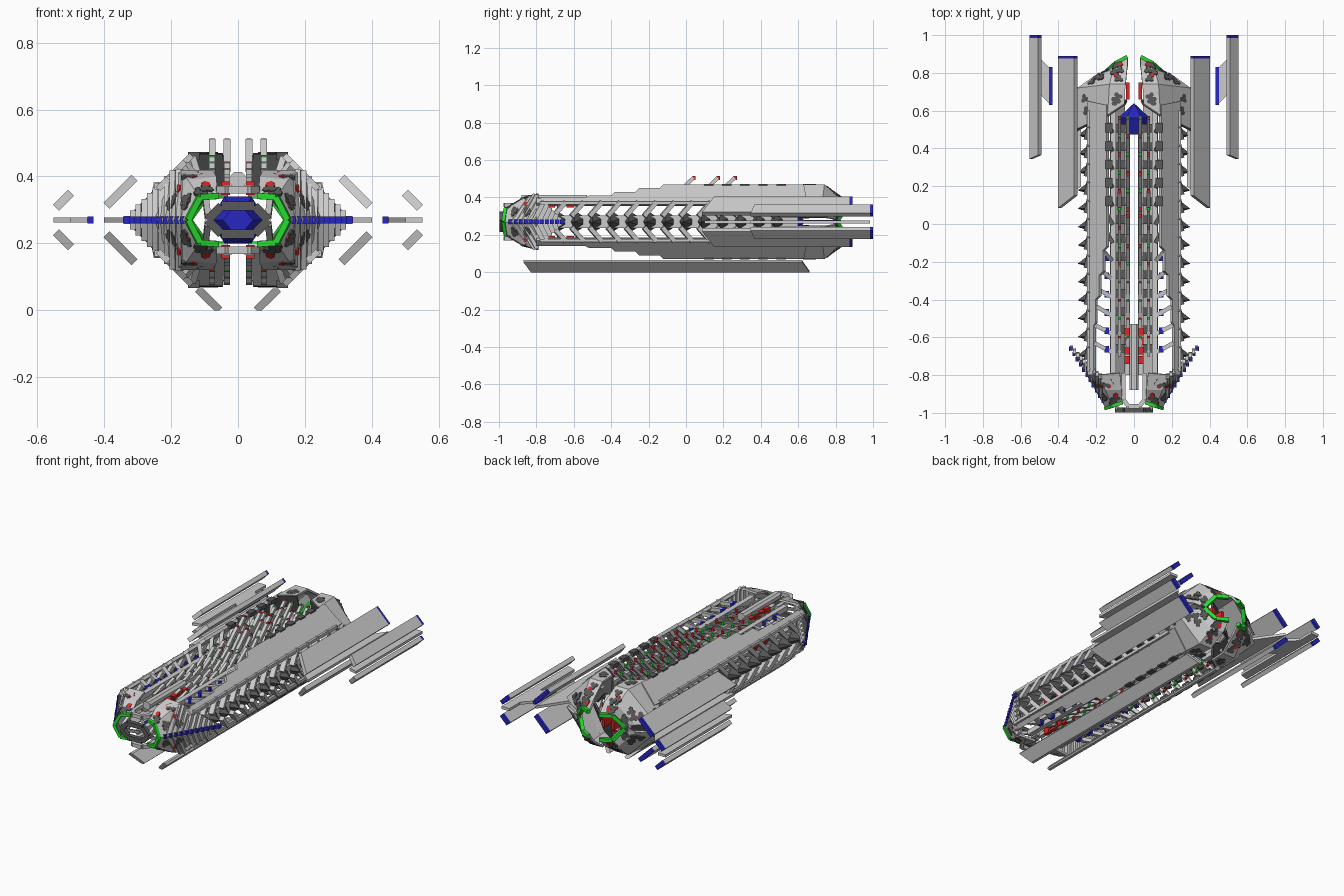
import bpy, bmesh, random
from mathutils import Vector as V

if "Cube" in bpy.data.objects:
    bpy.data.objects.remove(bpy.data.objects["Cube"])

random.seed(4)
C = 0.27                      # height of the ship's axis; z below is relative to it
COL = dict(red=(.75, .02, .02, 1), green=(.02, .7, .03, 1), blue=(.02, .02, .55, 1),
           dark=(.1, .1, .1, 1), light=(.62, .62, .62, 1))
MATS = {}
for k, c in COL.items():
    MATS[k] = bpy.data.materials.new(k)
    MATS[k].diffuse_color = c


def part(name, solids, col=None, mx=True, mz=True):
    """Join solids into one object, mirrored left/right and above/below."""
    bm = bmesh.new()
    for sx in ((1, -1) if mx else (1,)):
        for sz in ((1, -1) if mz else (1,)):
            for vs, fs in solids:
                bv = [bm.verts.new((sx * p[0], p[1], C + sz * p[2])) for p in vs]
                for f in fs:
                    bm.faces.new([bv[i] for i in f])
    bmesh.ops.recalc_face_normals(bm, faces=bm.faces)
    me = bpy.data.meshes.new(name)
    bm.to_mesh(me)
    bm.free()
    if col:
        me.materials.append(MATS[col])
    bpy.context.collection.objects.link(bpy.data.objects.new(name, me))


def prism(pts, vec):
    pts = [V(p) for p in pts]
    n = len(pts)
    faces = [tuple(range(n)), tuple(range(2 * n - 1, n - 1, -1))]
    faces += [(i, (i + 1) % n, n + (i + 1) % n, n + i) for i in range(n)]
    return pts + [p + V(vec) for p in pts], faces


def box(x0, x1, y0, y1, z0, z1):
    return prism([(x0, y0, z0), (x1, y0, z0), (x1, y0, z1), (x0, y0, z1)], (0, y1 - y0, 0))


def bar(a, b, w, h=None):
    a, b = V(a), V(b)
    d = b - a
    u = d.cross(V((0, 0, 1)) if abs(d.normalized().z) < .95 else V((0, 1, 0))).normalized()
    v = d.cross(u).normalized() * (h or w) / 2
    u *= w / 2
    return prism([a + u + v, a - u + v, a - u - v, a + u - v], d)


def path(pts, w, h=None):
    return [bar(a, b, w, h) for a, b in zip(pts, pts[1:])]


def outward(q):
    n = (q[2] - q[0]).cross(q[3] - q[1]).normalized()
    c = sum(q, V()) / 4
    ref = V((0, .5 if c.y > 0 else -.5, 0))
    return n if n.dot(c - ref) > 0 else -n


def quads(rows):
    for A, B in zip(rows, rows[1:]):
        for i in range(len(A) - 1):
            yield [V(A[i]), V(A[i + 1]), V(B[i + 1]), V(B[i])]


def shell(rows, t=.012):
    return [prism(q, -outward(q) * t) for q in quads(rows)]


def patches(rows, count, r, lobes):
    """Hexagonal armour patches scattered over the facets."""
    out = []
    for q in quads(rows):
        n = outward(q)
        e = (q[1] - q[0]).normalized()
        f = n.cross(e)
        for _ in range(count):
            u, v = random.uniform(.25, .75), random.uniform(.2, .8)
            p = q[0].lerp(q[1], u).lerp(q[3].lerp(q[2], u), v)
            for k in range(lobes):
                o = p + (e * (0, 1.7, .85)[k] + f * (0, 0, 1.5)[k]) * r
                hexa = [o - n * .006 + (e * x + f * y) * r for x, y in
                        ((0, 1), (.87, .5), (.87, -.5), (0, -1), (-.87, -.5), (-.87, .5))]
                out.append(prism(hexa, n * .0085))
    return out


# Rear hull: faceted shell with a slit along the waist, tapering to the engine mouth
rear_rim = [(.035, .885, .075), (.1, .85, .075), (.15, .805, .005)]
rear = [[(.05, .64, .2), (.14, .58, .2), (.31, .5, .03)],
        [(.045, .74, .2), (.13, .74, .2), (.3, .72, .03)],
        [(.035, .84, .13), (.11, .82, .13), (.21, .785, .02)], rear_rim]
part("rear_hull", shell(rear))
part("rear_bulkhead", shell([rear[0], [(.04, .66, .09), (.09, .66, .085), (.14, .66, .02)]]), "dark")
part("rear_hull_patches", patches(rear, 3, .013, 3), "dark")
part("rear_hull_lights", patches(rear[1:], 1, .013, 1), "red")
part("rear_mouth_rim", path(rear_rim, .022), "green")
part("rear_core_lights", [box(.025, .042, .66, .75, .02, .07)], "red")

# Front head: inner facets, solid stepped slats forming the flared cheeks, lights
front_rim = [(.06, -.945, .072), (.115, -.965, .068), (.15, -.975, 0)]
head = [front_rim, [(.065, -.88, .13), (.15, -.88, .12), (.2, -.89, 0)],
        [(.075, -.79, .15), (.19, -.8, .15), (.25, -.8, 0)]]
part("head_shell", shell(head))
part("head_patches", patches(head, 2, .012, 3), "dark")
part("head_lights", patches(head, 1, .014, 1), "red")
part("head_rim", path(front_rim, .018), "green")
slats, studs = [], []
for i in range(11):
    x = .34 - i * .017
    d = .352 - x
    h = min(d, .155) if x > .19 else .155 - (.19 - x) * .9
    yf, yt = -.645 - d * 1.62, -.645 - min(d, .155)
    if x <= .19:
        yt -= (.19 - x) * 1.5
    slats.append(prism([(x, yf, 0), (x, yt - .012, h), (x, yt + .008, h - .008), (x, yt + .014, 0),
                        (x, yt + .008, .008 - h), (x, yt - .012, -h)], (-.0165, 0, 0)))
    studs.append(box(x - .014, x + .003, yf - .008, yf + .015, -.011, .011))
part("head_slats", slats, mz=False)
part("head_edge_studs", studs, "blue", mz=False)

# Nose frame and dorsal barrel
nose = [(-.09, -.985, 0), (-.05, -.985, .042), (.05, -.985, .042), (.09, -.985, 0)]
part("nose_frame", path(nose, .026, .026), "dark", mx=False)
part("nose_struts", [bar((.09, -.98, .01), (.1, -.82, .09), .018)])
part("barrel", [prism([(x, -.88, z) for x, z in ((-.025, .11), (-.012, .097), (.012, .097), (.025, .11),
                (.025, .13), (.012, .143), (-.012, .143), (-.025, .13))], (0, .35, 0))],
     "light", mx=False, mz=False)
part("barrel_cradle", path([(.055, -.79, .09), (.055, -.93, .09), (.03, -.965, .09), (0, -.965, .09)], .022),
     "light")

# Long sloping side plates with stepped upper edge
steps = [(-.8, .13), (-.52, .14), (-.38, .16), (-.25, .18), (-.12, .2)]


def top(y):
    return max([z for s, z in steps if s <= y] or [.13])


edge = [(.65, .1), (-.8, .1)]
for (ya, za), (yb, zb) in zip(steps, steps[1:] + [(.65, .2)]):
    edge += [(ya, za), (yb - .02, za)]
part("side_plates", [prism([(.345 - z, y, z) for y, z in edge], (-.013, 0, -.013))])
part("plate_rims", [bar((.24, -.78, .1), (.24, .6, .1), .018)])

# Inner rails, rungs, slanted rods and waist ribs repeated at each station
P = .097
st = [-.68 + i * P for i in range(13)]
part("inner_rails", [box(.02, .045, -.8, .5, .085, .105), box(.095, .125, -.8, .64, .09, .12)])
part("rungs", [box(.04, .1, y, y + .045, .088, .1) for y in st], "dark")
rods, tips_r, tips_g, links, ribs, spikes, blues, clamps = [], [], [], [], [], [], [], []
for i, y in enumerate(st):
    for j, x in enumerate((.033, .077)):
        a, b = V((x, y - .02, .09)), V((x, y + .08, top(y - .03) - .012))
        rods.append(bar(a, b, .018))
        tip = box(x - .007, x + .007, b.y - .012, b.y + .008, b.z - .016, b.z + .004)
        (tips_r if (i + j) % 2 else tips_g).append(tip)
    links.append(bar((.115, y, .105), (.345 - top(y) - .005, y + .05, top(y) - .015), .022))
    ribs.append(bar((.25, y - .03, .03), (.235, y + .035, .105), .03, .024))
    spikes.append(([V(p) for p in ((.215, y - .04, 0), (.215, y - .01, .058), (.215, y + .05, .02),
                    (.215, y + .05, -.02), (.215, y - .01, -.058), (.298, y - .015, 0))],
                   [(0, 1, 2, 3, 4), (0, 1, 5), (1, 2, 5), (2, 3, 5), (3, 4, 5), (4, 0, 5)]))
    blues.append(box(.132, .155, y, y + .035, .095, .12))
    if y > .05:
        clamps.append(box(.115, .15, y, y + .05, .18, .203))
part("slanted_rods", rods)
part("rod_tips_red", tips_r, "red")
part("rod_tips_green", tips_g, "green")
part("plate_links", links, "light")
part("waist_ribs", ribs, "light")
part("waist_spikes", spikes, "dark", mz=False)
part("waist_spine", [box(.212, .238, -.76, .6, -.034, .034)], "light", mz=False)
part("blue_lamps", blues[:6], "blue")
part("plate_clamps", clamps, "dark")
part("front_red_cells", [box(.024, .05, -.74 + k * .05, -.70 + k * .05, .075, .115) for k in range(4)], "red")

# Tall dorsal antennae
ant = [((x, y, .15), (x, y + .09, .235)) for x, y in ((.033, -.05), (.077, .08), (.033, .17))]
part("antennae", [bar(a, b, .02) for a, b in ant], "light", mz=False)
part("antenna_tips", [box(b[0] - .008, b[0] + .008, b[1] - .006, b[1] + .012, b[2] - .012, b[2] + .009)
                      for a, b in ant], "red", mz=False)

# Power crystal in the open bay
ring = [(.085, .56, 0), (.04, .56, .07), (-.04, .56, .07), (-.085, .56, 0), (-.04, .56, -.07), (.04, .56, -.07)]
fr = [(.045, .475, 0), (.02, .475, .03), (-.02, .475, .03), (-.045, .475, 0), (-.02, .475, -.03), (.02, .475, -.03)]
faces = [tuple(range(6, 12))]
for k in range(6):
    m = (k + 1) % 6
    faces += [(k, m, 6 + m, 6 + k), (k, m, 12)]
part("crystal", [([V(p) for p in ring + fr + [(0, .64, 0)]], faces)], "blue", mx=False, mz=False)

# Engine fins: inner and outer slanted blades plus flat waist blades
T = (-.018, 0, -.018)


def blade(xi, zi, xo, zo, y_in, y_out, y1):
    return prism([(xi, y_in, zi), (xo, y_out, zo), (xo, y1, zo), (xi, y1, zi)], T)


part("inner_fins", [blade(.318, .135, .402, .051, .15, .085, .875)])
part("inner_fin_caps", [blade(.318, .135, .402, .051, .875, .875, .89)], "blue")
part("outer_fins", [blade(.508, .091, .553, .046, .365, .345, .985)])
part("outer_fin_caps", [blade(.508, .091, .553, .046, .985, .985, 1.0)], "blue")
part("flat_fins", [prism([(.28, .2, -.008), (.4, .1, -.008), (.4, .875, -.008), (.28, .7, -.008)], (0, 0, .016)),
                   prism([(.45, .64, -.008), (.5, .69, -.008), (.5, .36, -.008), (.552, .345, -.008),
                          (.552, .985, -.008), (.5, .985, -.008), (.5, .88, -.008), (.45, .83, -.008)],
                         (0, 0, .016))], mz=False)
part("flat_fin_edges", [box(.432, .45, .63, .83, -.01, .01)], "blue", mz=False)

# Landing keels hanging below the hull
part("keels", [prism([(.047, -.83, -.262), (.055, -.83, -.27), (.072, -.83, -.27), (.128, -.87, -.215),
                      (.12, -.87, -.205), (.103, -.87, -.205)], (0, 1.49, 0))], mz=False)

for m in bpy.data.materials:
    if m.users and not m.is_grease_pencil:
        m.use_nodes = True
        m.node_tree.nodes["Principled BSDF"].inputs["Base Color"].default_value = m.diffuse_color
